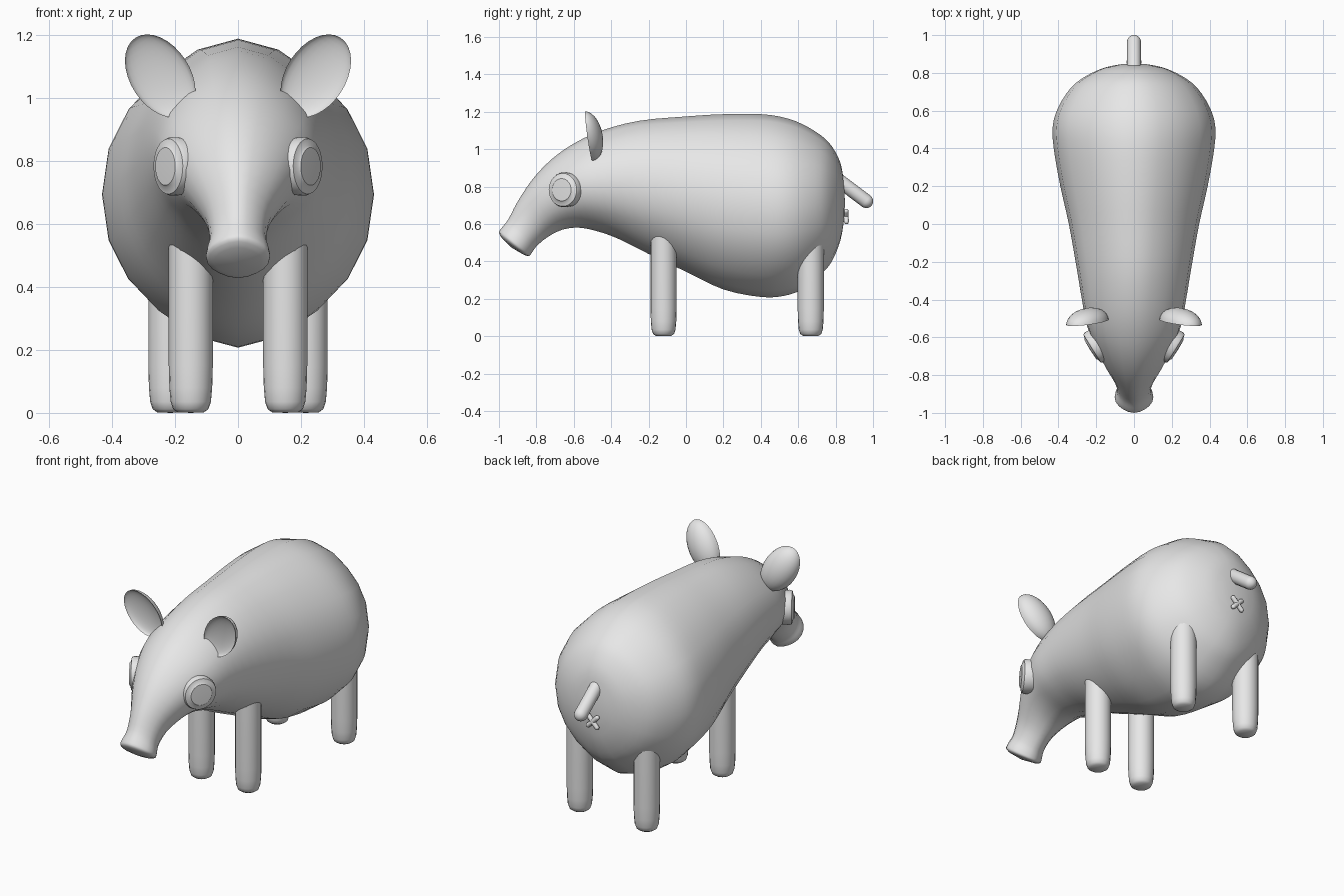
import bpy, bmesh
from math import sin, cos, pi, radians
from mathutils import Vector, Matrix

if "Cube" in bpy.data.objects:
    bpy.data.objects.remove(bpy.data.objects["Cube"], do_unlink=True)

grey = bpy.data.materials.new("plain_grey")
grey.use_nodes = True
grey.diffuse_color = (0.8, 0.8, 0.8, 1)
grey.node_tree.nodes["Principled BSDF"].inputs["Base Color"].default_value = (0.8, 0.8, 0.8, 1)


def finish(name, bm, matrix=Matrix(), crease=50):
    """Turn a bmesh into a placed, smooth shaded object."""
    bm.transform(matrix)
    bmesh.ops.recalc_face_normals(bm, faces=bm.faces)
    mesh = bpy.data.meshes.new(name)
    bm.to_mesh(mesh)
    bm.free()
    mesh.materials.append(grey)
    obj = bpy.data.objects.new(name, mesh)
    bpy.context.collection.objects.link(obj)
    bpy.ops.object.select_all(action='DESELECT')
    obj.select_set(True)
    bpy.context.view_layer.objects.active = obj
    bpy.ops.object.shade_smooth_by_angle(angle=radians(crease))
    return obj


def loft(rings, start, end):
    """Skin closed rings of points and close both ends with fans."""
    bm = bmesh.new()
    loops = [[bm.verts.new(p) for p in ring] for ring in rings]
    n = len(loops[0])
    for a, b in zip(loops, loops[1:]):
        for i in range(n):
            j = (i + 1) % n
            bm.faces.new((a[i], a[j], b[j], b[i]))
    for loop, point in ((loops[0], start), (loops[-1], end)):
        tip = bm.verts.new(point)
        for i in range(n):
            bm.faces.new((loop[i], loop[(i + 1) % n], tip))
    return bm


def lathe(profile, low, high, sides=20):
    """Turn (radius, height) points around z."""
    turns = [2 * pi * i / sides for i in range(sides)]
    rings = [[(r * cos(t), r * sin(t), z) for t in turns] for r, z in profile]
    return loft(rings, (0, 0, low), (0, 0, high))


def aim(direction, place):
    turn = Vector((0, 0, 1)).rotation_difference(Vector(direction))
    return Matrix.Translation(place) @ turn.to_matrix().to_4x4()


def capsule(name, a, b, radius, sides=16):
    a, b = Vector(a), Vector(b)
    length = (b - a).length
    arc = [radians(d) for d in (15, 35, 55, 75, 90)]
    bottom = [(radius * sin(t), -radius * cos(t)) for t in arc]
    top = [(r, length - z) for r, z in reversed(bottom)]
    return finish(name, lathe(bottom + top, -radius, length + radius, sides), aim(b - a, a))


# Body sections from snout to rump: top y, top z, bottom y, bottom z, half width
SECTIONS = [
    (-.985, .525, -.87, .437, .075),
    (-1.0, .555, -.84, .428, .10),
    (-.985, .58, -.825, .445, .10),
    (-.95, .625, -.8, .48, .09),
    (-.9, .72, -.74, .53, .105),
    (-.82, .84, -.66, .57, .155),
    (-.72, .945, -.57, .58, .205),
    (-.6, 1.03, -.47, .56, .25),
    (-.45, 1.1, -.36, .52, .275),
    (-.25, 1.152, -.2, .44, .305),
    (0, 1.175, 0, .345, .345),
    (.2, 1.187, .2, .25, .39),
    (.4, 1.187, .4, .21, .425),
    (.52, 1.17, .52, .215, .43),
    (.62, 1.135, .62, .25, .4),
    (.72, 1.075, .72, .33, .335),
    (.78, 1.015, .78, .4, .26),
    (.828, .92, .825, .51, .16),
    (.846, .8, .845, .62, .07),
]


def smooth_sections(rows, steps=3):
    """Add in-between sections along a flowing curve."""
    rows = [Vector(r) for r in rows]
    out = []
    last = len(rows) - 1
    for i in range(last):
        p, a, b, q = rows[max(i - 1, 0)], rows[i], rows[i + 1], rows[min(i + 2, last)]
        for s in range(steps):
            t = s / steps
            out.append(a + (b - p) * t / 2 + (2 * p - 5 * a + 4 * b - q) * t**2 / 2
                       + (3 * a - p - 3 * b + q) * t**3 / 2)
    return out + [rows[-1]]


def section_ring(row, sides=20):
    """Oval section with a slight ridge along back and belly."""
    ty, tz, by, bz, width = row
    ring = []
    for i in range(sides):
        t = 2 * pi * i / sides
        k = cos(t) * (1 - 0.07 * sin(2 * t)**2)
        ring.append((width * sin(t), (ty + by) / 2 + k * (ty - by) / 2,
                     (tz + bz) / 2 + k * (tz - bz) / 2))
    return ring


rings = [section_ring(row) for row in smooth_sections(SECTIONS)]
finish("body", loft(rings, (0, -.935, .475), (0, .85, .71)), crease=60)

LEG = [(.042, .002), (.056, .012), (.064, .035), (.068, .08), (.07, .15)]
EYE = [(.09, -.06), (.093, -.005), (.088, .008), (.066, .013), (.06, .019)]

for side, word in ((1, "left"), (-1, "right")):
    # Legs with rounded feet
    for end, x, y, top in (("front", .15, -.12, .56), ("back", .215, .667, .52)):
        finish(f"{end}_leg_{word}", lathe(LEG + [(.07, top)], 0, top),
               Matrix.Translation((side * x, y, 0)))

    # Button eyes with a raised centre
    finish(f"eye_{word}", lathe(EYE, -.06, .021, 32),
           aim((side * .85, -.53, 0), (side * .215, -.655, .783)), crease=35)

    # Cupped ears: an egg with its front pushed in
    bm = bmesh.new()
    bmesh.ops.create_uvsphere(bm, u_segments=24, v_segments=16, radius=1)
    for v in bm.verts:
        x, y, z = v.co
        depth = y * .075 if y > 0 else -y * .03
        v.co = (x * .095, depth - .02 * z, z * .145)
    place = Matrix.Translation((side * .247, -.52, 1.07)) @ Matrix.Rotation(side * radians(33), 4, 'Y')
    finish(f"ear_{word}", bm, place, crease=80)

    # Small crossed strokes under the tail
    capsule(f"rump_cross_{word}", (side * .028, .856, .668), (side * -.028, .858, .612), .013, 10)

# Tail
capsule("tail", (0, .79, .853), (0, .964, .722), .037)
